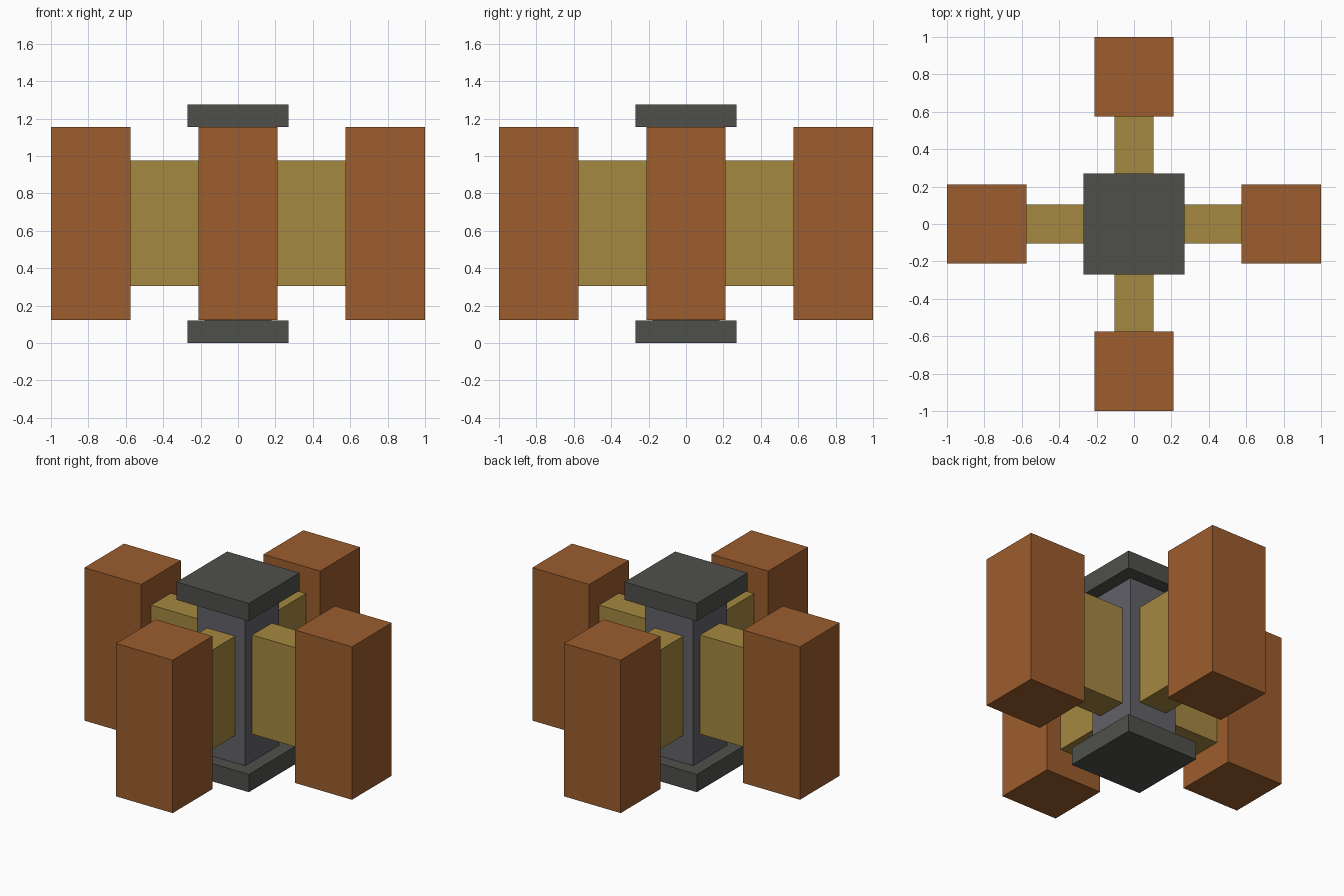
import bpy
import math
from mathutils import Matrix

if "Cube" in bpy.data.objects:
    bpy.data.objects.remove(bpy.data.objects["Cube"])


def lin(c):
    c /= 255
    return c / 12.92 if c <= 0.04045 else ((c + 0.055) / 1.055) ** 2.4


def material(name, r, g, b):
    m = bpy.data.materials.new(name)
    m.diffuse_color = (lin(r), lin(g), lin(b), 1)
    m.use_nodes = True
    m.node_tree.nodes["Principled BSDF"].inputs["Base Color"].default_value = m.diffuse_color
    return m


def box(name, lo, hi, mat, turn=0):
    """Box between two corners, turned about the z axis through the origin."""
    bpy.ops.mesh.primitive_cube_add(size=1)
    ob = bpy.context.object
    ob.name = name
    size = [b - a for a, b in zip(lo, hi)]
    mid = [(a + b) / 2 for a, b in zip(lo, hi)]
    ob.data.transform(Matrix.Rotation(turn, 4, 'Z') @ Matrix.Translation(mid)
                      @ Matrix.Diagonal((*size, 1)))
    ob.data.materials.append(mat)
    return ob


copper = material("copper brown", 156, 93, 46)
brass = material("brass yellow", 165, 136, 64)
iron = material("dark iron grey", 79, 80, 75)
steel = material("violet grey", 98, 97, 105)

# Central column with square end plates
box("column", (-0.18, -0.18, 0.12), (0.18, 0.18, 1.155), steel)
box("bottom_plate", (-0.27, -0.27, 0), (0.27, 0.27, 0.12), iron)
box("top_plate", (-0.27, -0.27, 1.155), (0.27, 0.27, 1.275), iron)

# Four arms, each carrying an outer block
for i, side in enumerate(("right", "back", "left", "front")):
    a = i * math.pi / 2
    box(side + "_arm", (0.18, -0.105, 0.305), (0.575, 0.105, 0.975), brass, a)
    box(side + "_block", (0.575, -0.212, 0.122), (1.0, 0.212, 1.155), copper, a)
